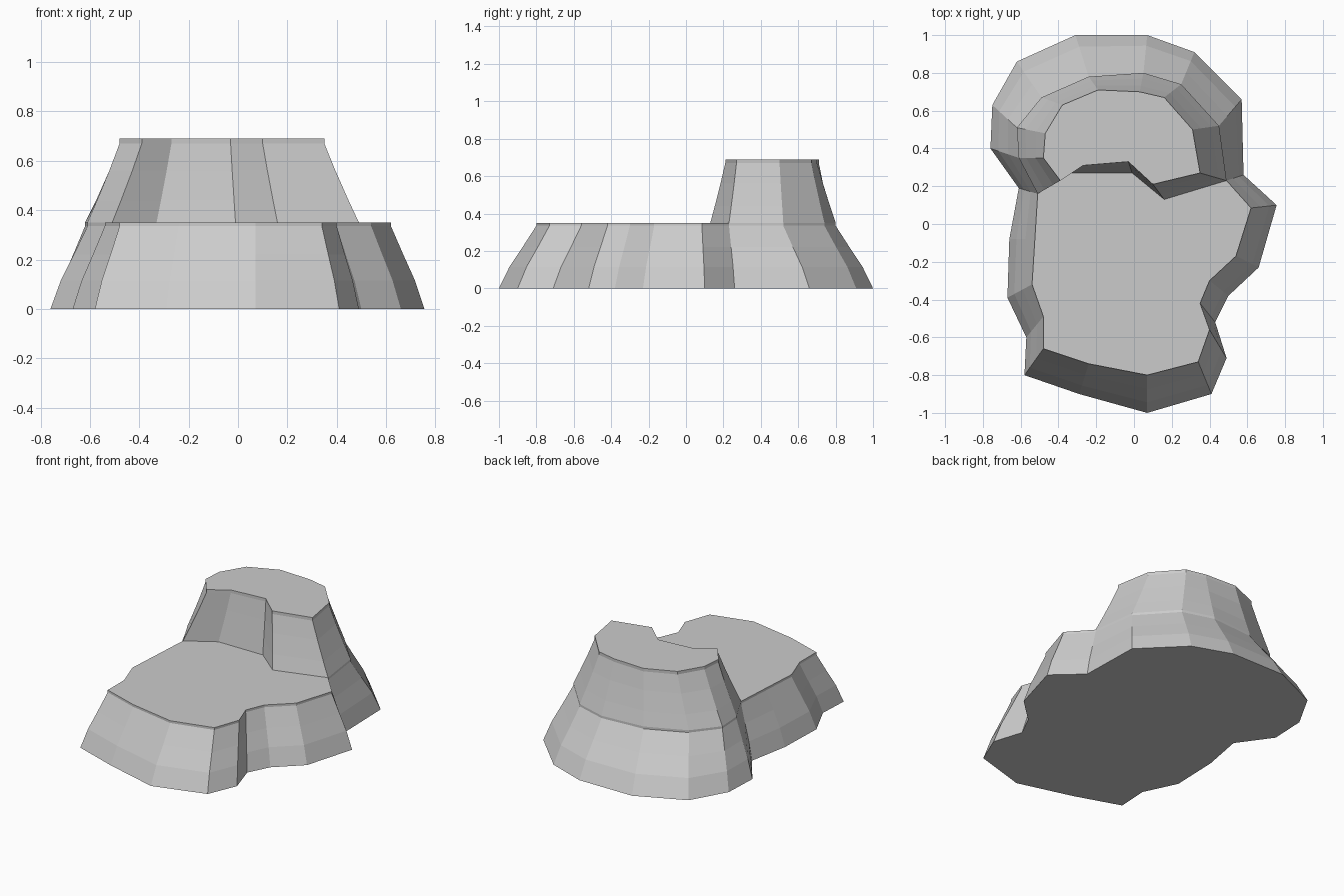
import bpy, bmesh

# Outline columns: (base x, base y, top x, top y), counter-clockwise.
# Front terrace, from the left notch round the front to the right notch
terrace = [
    (-0.61, 0.19, -0.51, 0.16), (-0.66, -0.08, -0.525, -0.08),
    (-0.67, -0.39, -0.54, -0.32), (-0.57, -0.60, -0.48, -0.49),
    (-0.58, -0.80, -0.48, -0.66), (-0.29, -0.90, -0.24, -0.74),
    (0.07, -1.00, 0.07, -0.80), (0.41, -0.90, 0.34, -0.73),
    (0.49, -0.71, 0.40, -0.56), (0.43, -0.52, 0.35, -0.42),
    (0.50, -0.38, 0.40, -0.30), (0.66, -0.23, 0.54, -0.17),
    (0.755, 0.10, 0.62, 0.085), (0.58, 0.26, 0.49, 0.23)]
# Foot of the tall back block
back_foot = [
    (0.57, 0.66, 0.45, 0.52), (0.32, 0.91, 0.25, 0.74),
    (0.07, 1.00, 0.05, 0.80), (-0.31, 1.00, -0.24, 0.78),
    (-0.62, 0.86, -0.49, 0.67), (-0.75, 0.63, -0.62, 0.51),
    (-0.76, 0.40, -0.61, 0.35)]
# Upper front wall, standing on the terrace
wall = [(-0.33, 0.27, -0.27, 0.31), (-0.01, 0.27, -0.03, 0.33),
        (0.16, 0.13, 0.10, 0.21)]
# Top rim of the back block: left notch, right notch, then round the back
rim_left, rim_right = (-0.39, 0.23), (0.35, 0.27)
rim_back = [(0.31, 0.50), (0.16, 0.67), (0.03, 0.70), (-0.19, 0.71),
            (-0.38, 0.63), (-0.47, 0.48), (-0.48, 0.35)]

upper = ([terrace[0][2:] + rim_left] + wall + [terrace[-1][2:] + rim_right]
         + [f[2:] + r for f, r in zip(back_foot, rim_back)])

bm = bmesh.new()


def loft(columns, levels):
    """Stack rings between base and top outlines; levels are (z, blend)."""
    rings = [[bm.verts.new((a + (c - a) * t, b + (d - b) * t, z))
              for a, b, c, d in columns] for z, t in levels]
    n = len(columns)
    for lo, hi in zip(rings, rings[1:]):
        for i in range(n):
            j = (i + 1) % n
            bm.faces.new((lo[i], lo[j], hi[j], hi[i]))
    return rings


# Lower tier skirt and underside
low = loft(terrace + back_foot,
           [(0, 0), (0.115, 0.28), (0.22, 0.63), (0.335, 1), (0.35, 1)])
bm.faces.new(low[0][::-1])

# Upper tier walls and summit
high = loft(upper, [(0.35, 0), (0.44, 0.30), (0.56, 0.68), (0.67, 1), (0.69, 1)])
bm.faces.new(high[-1])

# Terrace floor in front of the upper wall
bm.faces.new(low[-1][:len(terrace)] + high[0][3:0:-1])

bmesh.ops.remove_doubles(bm, verts=bm.verts[:], dist=0.0005)
bmesh.ops.recalc_face_normals(bm, faces=bm.faces[:])
bmesh.ops.triangulate(bm, faces=[f for f in bm.faces if len(f.verts) > 4])

mesh = bpy.data.meshes.new("stepped_rock")
bm.to_mesh(mesh)
bm.free()
rock = bpy.data.objects.new("stepped_rock", mesh)
bpy.context.collection.objects.link(rock)
